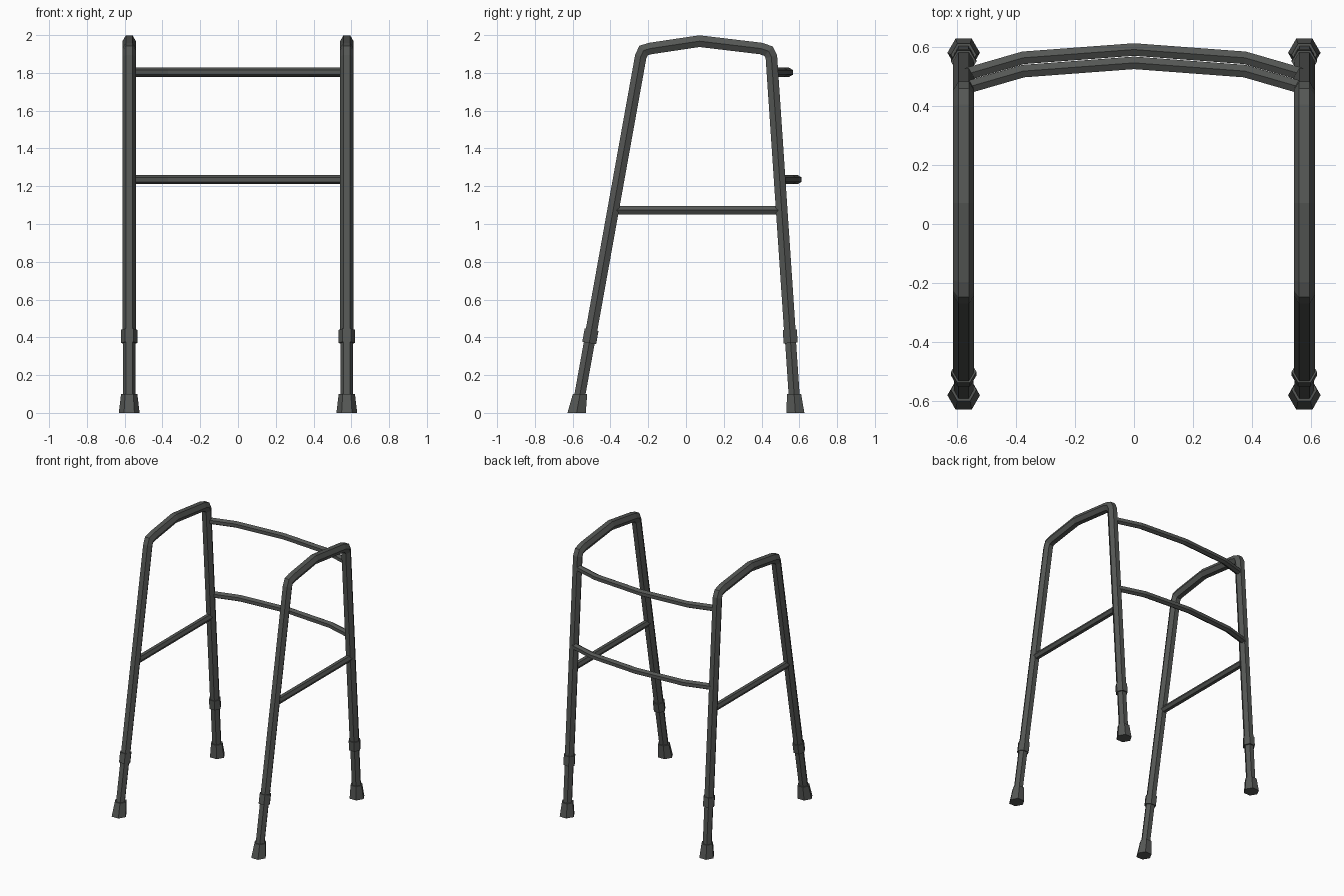
import bpy, bmesh, math
from mathutils import Vector

if "Cube" in bpy.data.objects:
    bpy.data.objects.remove(bpy.data.objects["Cube"])

mat = bpy.data.materials.new("dark grey metal")
mat.diffuse_color = (0.09, 0.095, 0.09, 1)
mat.use_nodes = True
mat.node_tree.nodes["Principled BSDF"].inputs["Base Color"].default_value = mat.diffuse_color


def tube(name, pts, radii, side, level=False):
    """Sweep a hexagon along a planar path; 'side' is the path plane's normal.
    level=True keeps the rings horizontal."""
    pts, side = [Vector(p) for p in pts], Vector(side)
    n = len(pts)
    bm, rings = bmesh.new(), []
    for i, p in enumerate(pts):
        a = (p - pts[i - 1]).normalized() if i else None
        b = (pts[i + 1] - p).normalized() if i < n - 1 else None
        t = ((a or b) + (b or a)).normalized()
        if level:
            t = Vector((0, 0, 1))
        up = t.cross(side).normalized()
        miter = 1 / max(0.5, t.dot(a or b))
        r = radii[i] if isinstance(radii, (list, tuple)) else radii
        rings.append([bm.verts.new(p + side * r * math.cos(k * math.pi / 3)
                                   + up * r * miter * math.sin(k * math.pi / 3))
                      for k in range(6)])
    for r0, r1 in zip(rings, rings[1:]):
        for k in range(6):
            bm.faces.new((r0[k], r0[(k + 1) % 6], r1[(k + 1) % 6], r1[k]))
    bm.faces.new(rings[0])
    bm.faces.new(rings[-1])
    bmesh.ops.recalc_face_normals(bm, faces=bm.faces)
    me = bpy.data.meshes.new(name)
    bm.to_mesh(me)
    bm.free()
    me.materials.append(mat)
    ob = bpy.data.objects.new(name, me)
    bpy.context.collection.objects.link(ob)


# leg centre lines in the side plane (y, z): foot and shoulder
FRONT = ((-0.579, 0.0), (-0.24, 1.885))
BACK = ((0.579, 0.0), (0.452, 1.885))


def leg(line, x, z):
    (y0, z0), (y1, z1) = line
    return (x, y0 + (y1 - y0) * (z - z0) / (z1 - z0), z)


X = (1, 0, 0)
for label, x in (("left", -0.576), ("right", 0.576)):
    # bent side frame: front leg, hand grip, back leg
    bend = [(-0.225, 1.918), (-0.19, 1.929), (0.071, 1.968),
            (0.397, 1.929), (0.437, 1.915)]
    path = [leg(FRONT, x, 0.40), leg(FRONT, x, 1.885)]
    path += [(x, y, z) for y, z in bend]
    path += [leg(BACK, x, 1.885), leg(BACK, x, 0.40)]
    tube(label + "_side_frame", path, 0.0355, X)
    # side crossbar
    tube(label + "_crossbar", [leg(FRONT, x, 1.073), leg(BACK, x, 1.073)], 0.025, X)
    # leg extensions, collars and rubber feet
    for end, line in (("front", FRONT), ("back", BACK)):
        pre = label + "_" + end
        tube(pre + "_leg_extension", [leg(line, x, 0.05), leg(line, x, 0.41)], 0.0335, X)
        tube(pre + "_collar", [leg(line, x, 0.37), leg(line, x, 0.44)], 0.043, X)
        tube(pre + "_foot", [leg(line, x, 0.0), leg(line, x, 0.1)],
             [0.055, 0.043], X, level=True)

# bowed rails joining the side frames at the back
for name, z, y in (("upper_back_rail", 1.803, 0.545), ("lower_back_rail", 1.235, 0.590)):
    half = [(0.565, y - 0.083), (0.375, y - 0.028)]
    pts = [(-a, b, z) for a, b in half] + [(0, y, z)] + [(a, b, z) for a, b in half[::-1]]
    tube(name, pts, 0.0245, (0, 0, 1))
